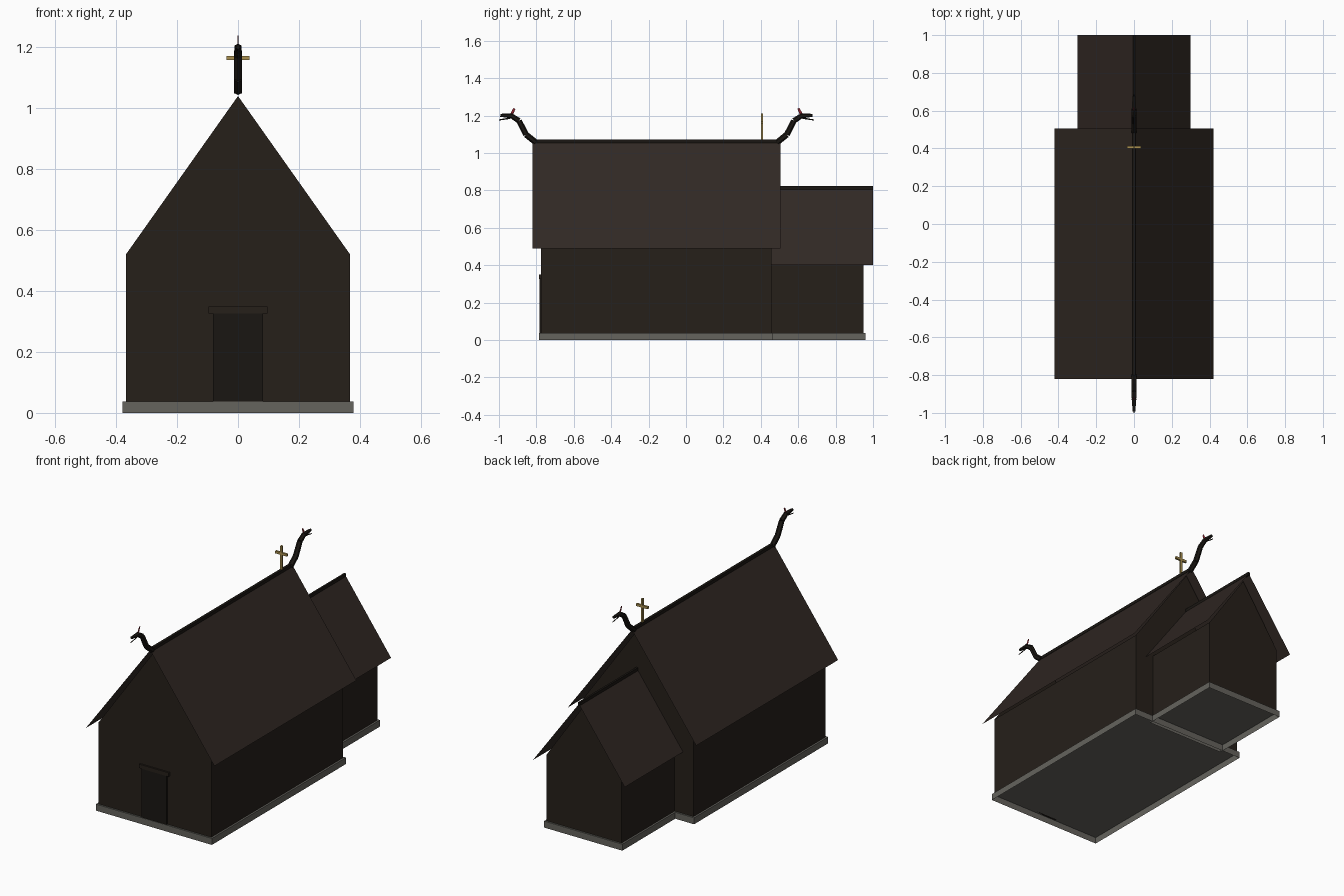
import bpy, bmesh
from mathutils import Vector

if "Cube" in bpy.data.objects:
    bpy.data.objects.remove(bpy.data.objects["Cube"])


def material(name, rgb):
    m = bpy.data.materials.new(name)
    m.diffuse_color = (*rgb, 1)
    m.use_nodes = True
    m.node_tree.nodes["Principled BSDF"].inputs["Base Color"].default_value = m.diffuse_color
    return m


TIMBER = material("tarred_timber", (0.019, 0.014, 0.010))
SHINGLE = material("shingles", (0.030, 0.021, 0.017))
DARK = material("dark_wood", (0.010, 0.008, 0.006))
STONE = material("stone", (0.13, 0.125, 0.11))
GOLD = material("gilded_wood", (0.40, 0.28, 0.08))
RED = material("dark_red", (0.25, 0.02, 0.03))


def finish(name, bm, mat):
    bmesh.ops.recalc_face_normals(bm, faces=bm.faces)
    me = bpy.data.meshes.new(name)
    bm.to_mesh(me)
    bm.free()
    me.materials.append(mat)
    ob = bpy.data.objects.new(name, me)
    bpy.context.collection.objects.link(ob)
    return ob


def box(name, x, y0, y1, z0, z1, mat, bottom=True):
    """Box centred on x = 0 with half width x, optionally open below."""
    bm = bmesh.new()
    bmesh.ops.create_cube(bm, size=1)
    for v in bm.verts:
        v.co = (v.co.x * 2 * x, y1 if v.co.y > 0 else y0, z1 if v.co.z > 0 else z0)
    if not bottom:
        low = [f for f in bm.faces if all(v.co.z < z0 + 1e-5 for v in f.verts)]
        bmesh.ops.delete(bm, geom=low, context='FACES_ONLY')
    return finish(name, bm, mat)


def sheet(bm, pts, y0, y1):
    """Run an open x/z profile along y; returns both end rows."""
    a = [bm.verts.new((x, y0, z)) for x, z in pts]
    b = [bm.verts.new((x, y1, z)) for x, z in pts]
    for i in range(len(pts) - 1):
        bm.faces.new((a[i], a[i + 1], b[i + 1], b[i]))
    return a, b


def rod(bm, p, q, r0, r1, sides=6, flat=1.0):
    """Tapered rod between two points; flat squeezes it across x."""
    p, q = Vector(p), Vector(q)
    d = q - p
    res = bmesh.ops.create_cone(bm, cap_ends=True, segments=sides,
                                radius1=r0, radius2=r1, depth=d.length)
    rot = d.to_track_quat('Z', 'Y')
    for v in res["verts"]:
        v.co = rot @ v.co + (p + q) / 2
        v.co.x *= flat


def hall(name, wall_x, y0, y1, wall_z, peak, roof_x, r0, r1, eave, ridge, beam):
    """Hollow stone footing, gabled walls, thin roof and ridge beam."""
    box(name + "_footing", wall_x + 0.011, y0 - 0.01, y1 + 0.01, 0, 0.038, STONE, False)
    # walls with gable ends, open below and under the roof
    bm = bmesh.new()
    rows = sheet(bm, [(-wall_x, 0.038), (-wall_x, wall_z)], y0, y1)
    rows2 = sheet(bm, [(wall_x, wall_z), (wall_x, 0.038)], y0, y1)
    for left, right, y in zip(rows, rows2, (y0, y1)):
        bm.faces.new(left + [bm.verts.new((0, y, peak))] + right)
    finish(name + "_walls", bm, TIMBER)
    # roof slopes
    bm = bmesh.new()
    sheet(bm, [(-roof_x, eave), (0, ridge), (roof_x, eave)], r0, r1)
    roof = finish(name + "_roof", bm, SHINGLE)
    if roof.data.polygons[0].normal.z < 0:
        roof.data.flip_normals()
    box(name + "_ridge_beam", beam, r0, r1, ridge - 0.008, ridge + 0.01, DARK)


hall("nave", 0.368, -0.775, 0.456, 0.52, 1.04, 0.42, -0.82, 0.505, 0.49, 1.062, 0.008)
hall("chancel", 0.245, 0.456, 0.95, 0.43, 0.785, 0.30, 0.456, 1.0, 0.402, 0.812, 0.006)

# Door and lintel
box("door", 0.082, -0.782, -0.77, 0.038, 0.327, DARK)
box("door_lintel", 0.097, -0.785, -0.77, 0.327, 0.35, TIMBER)

# Ridge cross
box("cross_post", 0.006, 0.401, 0.413, 1.06, 1.21, GOLD)
box("cross_arm", 0.038, 0.401, 0.413, 1.158, 1.172, GOLD)

# Carved beast heads on both ridge ends, mirrored about the nave's middle
MID = -0.158
NECK = [(0.645, 1.056), (0.697, 1.098), (0.735, 1.172), (0.778, 1.20)]
RADII = [0.016, 0.016, 0.015, 0.013]
for end, s in (("front", -1), ("back", 1)):
    def pt(d, z, x=0):
        return (x, MID + s * d, z)

    bm = bmesh.new()
    for i in range(3):
        rod(bm, pt(*NECK[i]), pt(*NECK[i + 1]), RADII[i], RADII[i + 1])
    finish(end + "_beast_neck", bm, DARK)

    bm = bmesh.new()
    rod(bm, pt(0.77, 1.198), pt(0.835, 1.201), 0.014, 0.008)
    finish(end + "_beast_head", bm, DARK)

    bm = bmesh.new()
    rod(bm, pt(0.782, 1.186), pt(0.842, 1.176), 0.004, 0.003, 4)
    finish(end + "_beast_jaw", bm, DARK)

    bm = bmesh.new()
    rod(bm, pt(0.775, 1.205), pt(0.759, 1.238), 0.008, 0.006, 4, flat=0.25)
    finish(end + "_beast_crest", bm, RED)
